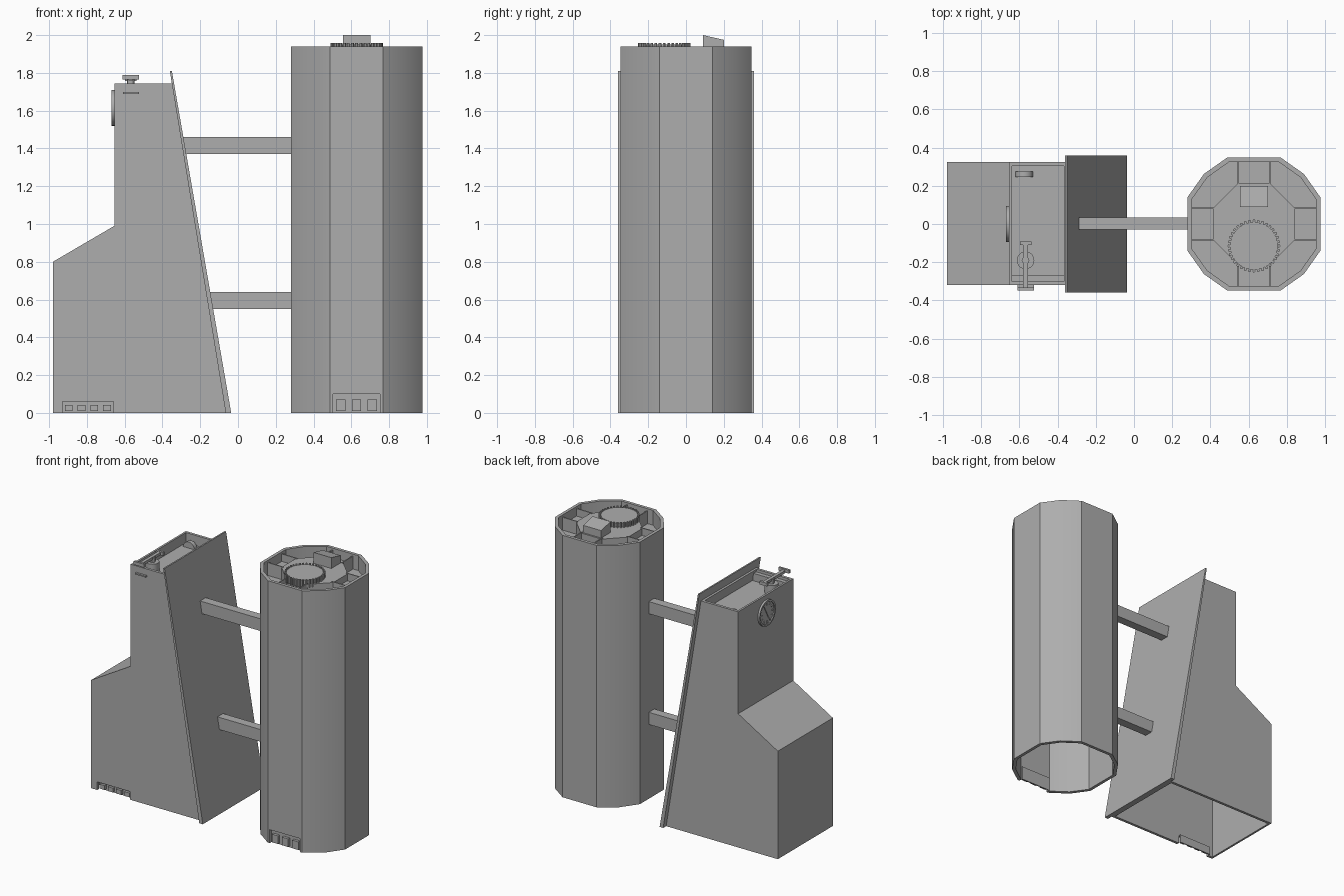
import bpy, bmesh, math
from mathutils import Matrix, Vector

if "Cube" in bpy.data.objects:
    bpy.data.objects.remove(bpy.data.objects["Cube"])

GREY = (0.42, 0.42, 0.42, 1)
steel = bpy.data.materials.new("grey_steel")
steel.use_nodes = True
steel.diffuse_color = GREY
steel.node_tree.nodes["Principled BSDF"].inputs["Base Color"].default_value = GREY


def finish(name, bm):
    bmesh.ops.recalc_face_normals(bm, faces=bm.faces)
    mesh = bpy.data.meshes.new(name)
    bm.to_mesh(mesh)
    bm.free()
    mesh.materials.append(steel)
    ob = bpy.data.objects.new(name, mesh)
    bpy.context.collection.objects.link(ob)
    return ob


def box(name, x, y, z):
    """Box from three (low, high) ranges."""
    bm = bmesh.new()
    bmesh.ops.create_cube(bm, size=1)
    for v in bm.verts:
        v.co = [r[0] if c < 0 else r[1] for c, r in zip(v.co, (x, y, z))]
    return finish(name, bm)


def prism(name, pts, lo, hi, axis="Z"):
    """Extrude a 2D outline: along Z it lies in xy, along Y in xz, along X in yz."""
    place = {"Z": lambda p: (p[0], p[1], lo), "Y": lambda p: (p[0], lo, p[1]),
             "X": lambda p: (lo, p[0], p[1])}[axis]
    bm = bmesh.new()
    face = bm.faces.new([bm.verts.new(place(p)) for p in pts])
    ext = bmesh.ops.extrude_face_region(bm, geom=[face])["geom"]
    step = Vector([hi - lo if a == axis else 0 for a in "XYZ"])
    bmesh.ops.translate(bm, vec=step, verts=[g for g in ext if isinstance(g, bmesh.types.BMVert)])
    return finish(name, bm)


def disc(a, b, r, n=32):
    return [(a + r * math.cos(i * math.tau / n), b + r * math.sin(i * math.tau / n)) for i in range(n)]


def activate(ob):
    bpy.ops.object.select_all(action="DESELECT")
    ob.select_set(True)
    bpy.context.view_layer.objects.active = ob


def cut(ob, cutter):
    mod = ob.modifiers.new("cut", "BOOLEAN")
    mod.operation = "DIFFERENCE"
    mod.solver = "EXACT"
    mod.object = cutter
    activate(ob)
    bpy.ops.object.modifier_apply(modifier=mod.name)
    bpy.data.objects.remove(cutter)


def smooth(ob):
    activate(ob)
    bpy.ops.object.shade_smooth_by_angle(angle=math.radians(30))


# Hopper body: hollow shell, open below and above
body = prism("hopper_body", [(-.98, 0), (-.98, .8), (-.655, .99), (-.655, 1.745),
                             (-.345, 1.745), (-.06, 0)], -.32, .325, "Y")
cut(body, prism("body_void", [(-.965, -.1), (-.965, .79), (-.64, .98), (-.64, 1.85),
                              (-.385, 1.85), (-.065, -.1)], -.3, .305, "Y"))
cut(body, box("body_notch", (-.93, -.66), (-.4, -.28), (-.1, .06)))
box("tray_floor", (-.645, -.35), (-.31, .31), (1.65, 1.67))
box("tray_ledge", (-.645, -.36), (-.31, -.27), (1.67, 1.725))

# Sloping plate on the tower side
prism("sloping_plate", [(-.065, 0), (-.036, 0), (-.35, 1.81), (-.361, 1.81)], -.36, .36, "Y")

# Recessed vents in the foot notches
def vent(name, x0, x1, y, top, count):
    box(name + "_back", (x0, x1), (y, y + .008), (0, top))
    step = (x1 - x0) / count
    for i in range(count):
        box(f"{name}_block_{i}", (x0 + (i + .2) * step, x0 + (i + .8) * step),
            (y - .02, y), (.01, top * .7))


vent("body_vent", -.93, -.66, -.29, .06, 4)

# Dial on the outer side wall
smooth(prism("dial_face", disc(0, 1.615, .09), -.662, -.65, "X"))
rim = prism("dial_rim", disc(0, 1.615, .095), -.67, -.65, "X")
cut(rim, prism("rim_void", disc(0, 1.615, .082), -.7, -.6, "X"))
smooth(rim)


def dial_bar(name, angle, r0, r1, w):
    d, s = Vector((math.sin(angle), math.cos(angle))), Vector((math.cos(angle), -math.sin(angle)))
    c = Vector((0, 1.615))
    prism(name, [c + d * r + s * k for r, k in ((r0, -w), (r1, -w), (r1, w), (r0, w))],
          -.667, -.66, "X")


for i in range(12):
    dial_bar(f"dial_mark_{i}", i * math.tau / 12, .058, .08, .003)
dial_bar("dial_long_hand", .5, -.01, .06, .004)
dial_bar("dial_short_hand", 3.6, -.01, .045, .004)

# Valve with a lever over the front edge, ledge below it, and a small arched lug
VX = -.568
smooth(prism("valve_base", disc(VX, -.19, .046, 20), 1.67, 1.74))
smooth(prism("valve_stem", disc(VX, -.19, .02, 12), 1.72, 1.775))
box("lever", (VX - .012, VX + .012), (-.335, -.1), (1.76, 1.78))
box("lever_handle", (VX - .043, VX + .043), (-.348, -.332), (1.765, 1.79))
box("lever_tail", (VX - .03, VX + .03), (-.11, -.092), (1.758, 1.782))
box("front_ledge", (-.61, -.523), (-.335, -.31), (1.688, 1.698))
arch = [p for p in disc(-.575, 1.67, .046, 24) if p[1] > 1.669]
smooth(prism("arched_lug", arch, .245, .275, "Y"))

# Connecting beams, mitred against the sloping plate
for name, z, x0 in (("upper_beam", 1.37, -.275), ("lower_beam", .55, -.132)):
    prism(name, [(x0, z), (.3, z), (.3, z + .09), (x0 - .015, z + .09)], -.03, .035, "Y")

# Tower: straight sides with softly rounded corners
CX = .628


def tower_outline(h, a, bulge):
    quarter = [(h, -a), (h, a), (bulge, bulge)] if bulge else [(h, -a), (h, a)]
    out = []
    for k in range(4):
        rot = Matrix.Rotation(k * math.pi / 2, 2)
        out += [Vector((CX, 0)) + rot @ Vector(p) for p in quarter]
    return out


tower = prism("tower_shell", tower_outline(.348, .14, .262), 0, 1.94)
cut(tower, prism("tower_void", tower_outline(.325, .13, .244), -.1, 2.1))
cut(tower, box("tower_notch", (.503, .752), (-.4, -.3), (-.1, .1)))
smooth(tower)
vent("tower_vent", .503, .752, -.325, .1, 3)

# Tower top: sunken deck, central platform and four walled bays
prism("sunken_deck", tower_outline(.33, .132, .247), 1.81, 1.83)
prism("centre_platform", tower_outline(.212, .085, 0), 1.82, 1.92)
for k in range(4):
    rot = Matrix.Rotation(k * math.pi / 2, 2)
    for s in (-1, 1):
        pts = [Vector((CX, 0)) + rot @ Vector((u, v))
               for u, v in ((.2, s * .079), (.33, s * .079), (.33, s * .087), (.2, s * .087))]
        prism(f"bay_wall_{k}_{s}", pts, 1.82, 1.925)
    pts = [Vector((CX, 0)) + rot @ Vector(p)
           for p in ((.2, -.08), (.33, -.08), (.33, .08), (.2, .08))]
    prism(f"bay_floor_{k}", pts, 1.85, 1.87)

# Round lid with a ring of studs, and a sloped hatch
smooth(prism("round_lid", disc(CX, -.115, .125, 40), 1.9, 1.95))
for i, (x, y) in enumerate(disc(CX, -.115, .131, 36)):
    prism(f"lid_stud_{i}", disc(x, y, .008, 6), 1.9, 1.957)
prism("sloped_hatch", [(.09, 1.9), (.2, 1.9), (.2, 1.975), (.09, 2)], .555, .702, "X")
